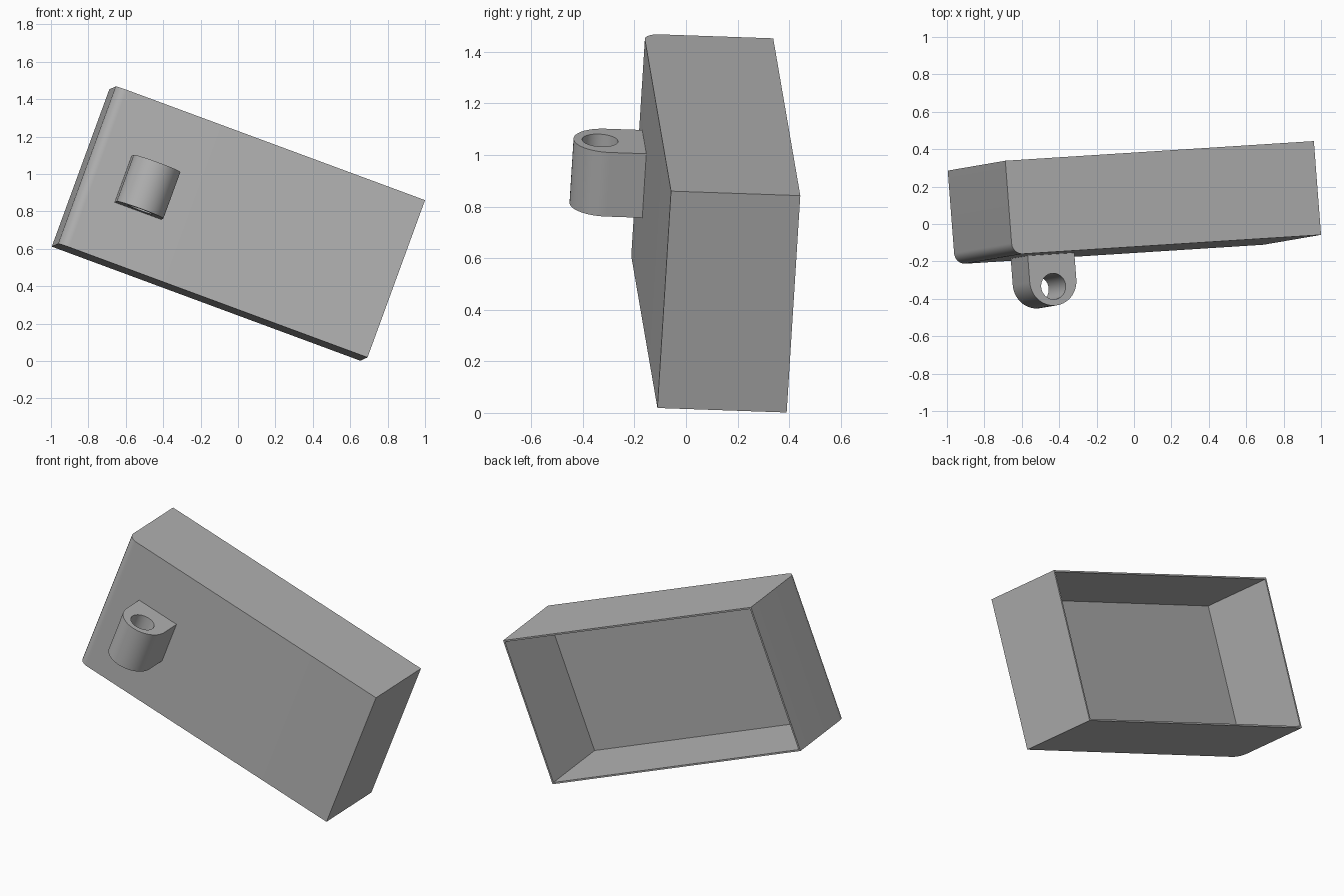
import bpy, bmesh
from math import cos, sin, pi, radians
from mathutils import Matrix, Vector

if "Cube" in bpy.data.objects:
    bpy.data.objects.remove(bpy.data.objects["Cube"])

# One plain grey for everything
grey = bpy.data.materials.new("plain_grey")
grey.use_nodes = True
colour = (0.45, 0.45, 0.45, 1)
grey.diffuse_color = colour
grey.node_tree.nodes["Principled BSDF"].inputs["Base Color"].default_value = colour

# Tilted frame: x along the length, y into the depth, z along the height,
# with its origin at the front right top corner of the tray
LENGTH, DEPTH, HEIGHT = 1.762, 0.503, 0.897
x_axis = Vector((1.65, 0.105, -0.61)).normalized()
z_axis = Vector((0.31, 0.053, 0.84))
z_axis = (z_axis - x_axis * z_axis.dot(x_axis)).normalized()
y_axis = z_axis.cross(x_axis)
TILT = Matrix((x_axis, y_axis, z_axis)).transposed().to_4x4()
TILT.translation = (1.0, -0.058, 0.86)


def arc(cx, cy, r, start, end, steps):
    """Points on an arc, both ends included."""
    angles = [start + (end - start) * i / steps for i in range(steps + 1)]
    return [(cx + r * cos(a), cy + r * sin(a)) for a in angles]


def extrude_loops(bm, loops, z, height):
    """Fill an outline with optional holes, then extrude it along z."""
    edges = []
    for loop in loops:
        verts = [bm.verts.new((x, y, z)) for x, y in loop]
        edges += [bm.edges.new((a, b)) for a, b in zip(verts, verts[1:] + verts[:1])]
    if len(loops) == 1:
        bm.faces.new(verts)
    else:
        bmesh.ops.triangle_fill(bm, edges=edges, use_beauty=True, use_dissolve=False)
    new = bmesh.ops.extrude_face_region(bm, geom=bm.faces[:], use_keep_orig=True)["geom"]
    bmesh.ops.translate(bm, vec=(0, 0, height),
                        verts=[g for g in new if isinstance(g, bmesh.types.BMVert)])
    bmesh.ops.recalc_face_normals(bm, faces=bm.faces[:])


def finish(bm, name):
    mesh = bpy.data.meshes.new(name)
    bm.to_mesh(mesh)
    bm.free()
    obj = bpy.data.objects.new(name, mesh)
    bpy.context.collection.objects.link(obj)
    obj.matrix_world = TILT
    mesh.materials.append(grey)
    bpy.ops.object.select_all(action="DESELECT")
    obj.select_set(True)
    bpy.context.view_layer.objects.active = obj
    bpy.ops.object.shade_smooth_by_angle(angle=radians(30))


# Tray: a block with one rounded front edge, hollowed from the back
R = 0.06
tray = bmesh.new()
outline = arc(R - LENGTH, R, R, pi, 1.5 * pi, 12) + [(0, 0), (0, DEPTH), (-LENGTH, DEPTH)]
extrude_loops(tray, [outline], -HEIGHT, HEIGHT)
tray.faces.ensure_lookup_table()
back = max(tray.faces, key=lambda f: f.calc_center_median().y)
bmesh.ops.inset_region(tray, faces=[back], thickness=0.01, use_even_offset=True)
pocket = bmesh.ops.extrude_discrete_faces(tray, faces=[back])["faces"][0]
bmesh.ops.translate(tray, vec=(0, -0.46, 0), verts=pocket.verts[:])
bmesh.ops.remove_doubles(tray, verts=tray.verts[:], dist=0.0001)
finish(tray, "open_tray")

# Lug: a rounded block on the front with a bore along the height
LUG_X, LUG_R = -1.424, 0.133
lug = bmesh.new()
body = arc(LUG_X, -0.142, LUG_R, pi, 2 * pi, 32)
body += [(LUG_X + LUG_R, 0.005), (LUG_X - LUG_R, 0.005)]
bore = arc(LUG_X, -0.172, 0.07, 0, 2 * pi, 32)[:-1]
extrude_loops(lug, [body, bore], -0.587, 0.265)
finish(lug, "pivot_lug")
